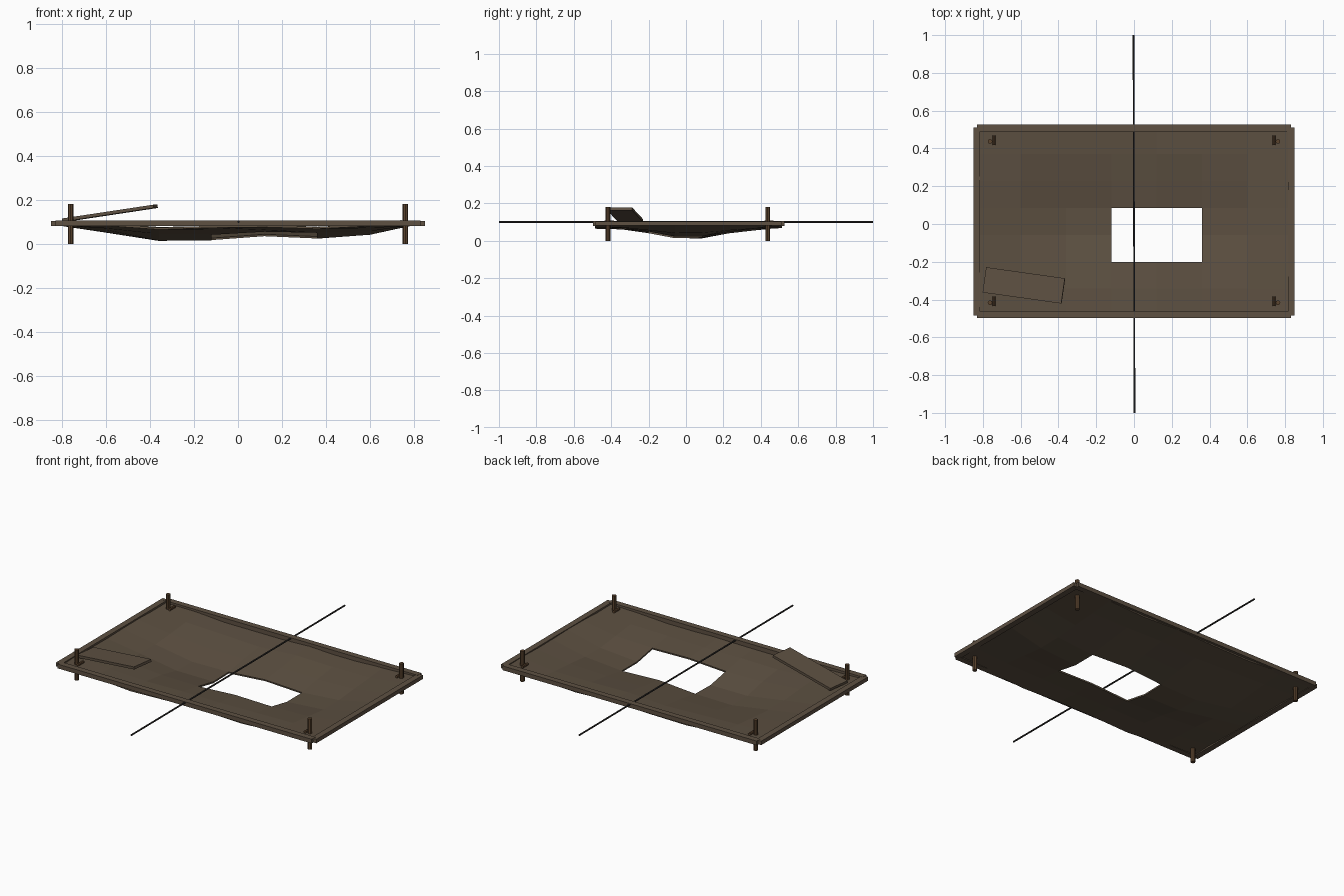
import bpy, bmesh, math
from mathutils import Vector

if "Cube" in bpy.data.objects:
    bpy.data.objects.remove(bpy.data.objects["Cube"])


def material(name, rgb):
    m = bpy.data.materials.new(name)
    m.diffuse_color = (*rgb, 1)
    m.use_nodes = True
    m.node_tree.nodes["Principled BSDF"].inputs["Base Color"].default_value = m.diffuse_color
    return m


WOOD = material("weathered wood", (0.112, 0.082, 0.055))
HIDE = material("dull canvas", (0.108, 0.080, 0.053))
PEG = material("brown peg", (0.105, 0.058, 0.028))
IRON = material("dark rod", (0.03, 0.027, 0.025))


def box(name, loc, size, mat, rot=(0, 0, 0)):
    bpy.ops.mesh.primitive_cube_add(size=1, location=loc, rotation=rot)
    o = bpy.context.object
    o.name, o.scale = name, size
    o.data.materials.append(mat)
    return o


def rod(name, a, b, radius, mat, sides=8):
    a, b = Vector(a), Vector(b)
    bpy.ops.mesh.primitive_cylinder_add(vertices=sides, radius=radius,
                                        depth=(b - a).length, location=(a + b) / 2)
    o = bpy.context.object
    o.name = name
    o.rotation_euler = (b - a).to_track_quat('Z', 'Y').to_euler()
    o.data.materials.append(mat)
    return o


# Frame: long and short bars
CY = 0.014
for s, n in ((-1, "front"), (1, "back")):
    box(n + "_bar", (0, CY + s * 0.4945, 0.0925), (1.66, 0.035, 0.025), WOOD)
for s, n in ((-1, "left"), (1, "right")):
    box(n + "_bar", (s * 0.8325, CY, 0.0925), (0.035, 0.995, 0.023), WOOD)

# Sagging canvas: 7 x 7 low-poly grid with a torn-out opening
depth = [0.0, 0.037, 0.072, 0.072, 0.052, 0.062, 0.046, -0.006]  # sag per column
weight = [0.24, 0.36, 0.62, 1.0, 1.0, 0.66, 0.36, 0.22]          # sag per row
bm = bmesh.new()
grid = [[bm.verts.new((-0.83 + 1.66 * i / 7 if i in (0, 7) else -0.84 + 0.24 * i,
                       -0.485 + 0.1425 * j,
                       0.096 - d * w + 0.005 * math.sin(2.3 * i + 1.7 * j)
                       * (1 if j in (0, 1, 6, 7) else 0.4)))
         for j, w in enumerate(weight)] for i, d in enumerate(depth)]
for i in range(7):
    for j in range(7):
        if i in (3, 4) and j in (2, 3):
            continue
        bm.faces.new((grid[i][j], grid[i + 1][j], grid[i + 1][j + 1], grid[i][j + 1]))
me = bpy.data.meshes.new("canvas")
bm.to_mesh(me)
bm.free()
canvas = bpy.data.objects.new("canvas", me)
bpy.context.collection.objects.link(canvas)
me.materials.append(HIDE)
mod = canvas.modifiers.new("thickness", 'SOLIDIFY')
mod.thickness = 0.009

# Corner pegs with short cross pins
for sx in (-1, 1):
    for y in (-0.417, 0.437):
        x = sx * 0.762
        rod("corner_peg", (x, y, 0), (x, y, 0.18), 0.0125, PEG)
        rod("cross_pin", (sx * 0.742, y - 0.018, 0.1), (sx * 0.742, y + 0.032, 0.1), 0.008, PEG)

# Long thin rod lying across the frame
rod("cross_rod", (0.003, -1, 0.1), (-0.003, 1, 0.1), 0.005, IRON, 6)

# Loose plank leaning up at the front left
box("loose_plank", (-0.583, -0.325, 0.139), (0.425, 0.135, 0.015), WOOD,
    (0, math.radians(-8.5), math.radians(-8)))
